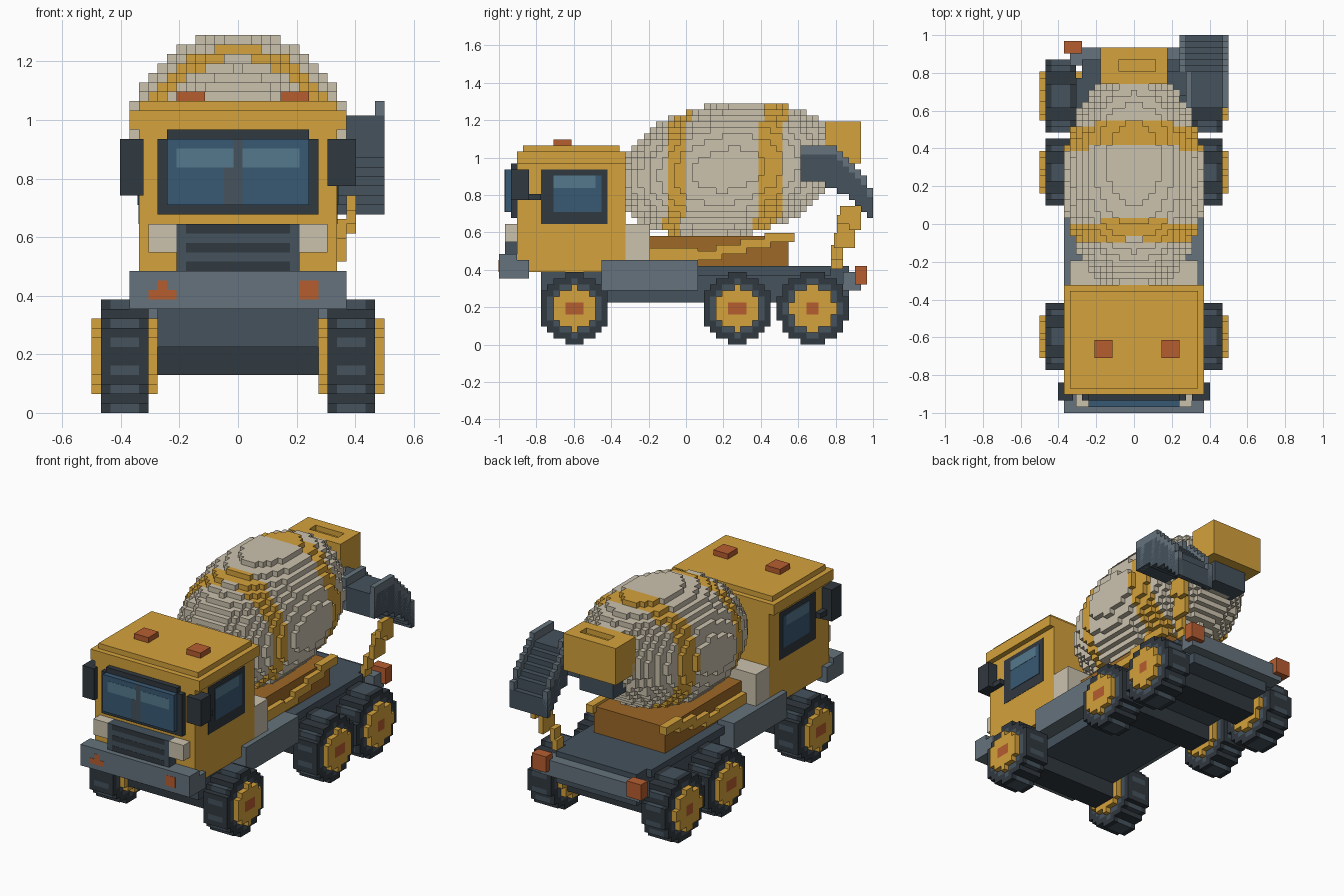
import bpy

if "Cube" in bpy.data.objects:
    bpy.data.objects.remove(bpy.data.objects["Cube"])

U = 2 / 62  # one voxel


def mat(name, rgb):
    m = bpy.data.materials.new(name)
    m.diffuse_color = (*rgb, 1)
    m.use_nodes = True
    m.node_tree.nodes["Principled BSDF"].inputs["Base Color"].default_value = m.diffuse_color
    return m


YEL = mat("yellow", (0.66, 0.36, 0.045))
CREAM = mat("cream", (0.60, 0.54, 0.42))
GREY = mat("steel", (0.13, 0.17, 0.20))
DARK = mat("dark_steel", (0.06, 0.085, 0.11))
BLACK = mat("black", (0.03, 0.04, 0.05))
GLASS = mat("glass", (0.04, 0.10, 0.17))
SHINE = mat("glass_light", (0.09, 0.19, 0.27))
RED = mat("orange_red", (0.47, 0.11, 0.03))
BROWN = mat("brown", (0.34, 0.14, 0.02))

SIDES = {
    (1, 0, 0): [(1, 0, 0), (1, 1, 0), (1, 1, 1), (1, 0, 1)],
    (-1, 0, 0): [(0, 0, 0), (0, 0, 1), (0, 1, 1), (0, 1, 0)],
    (0, 1, 0): [(0, 1, 0), (0, 1, 1), (1, 1, 1), (1, 1, 0)],
    (0, -1, 0): [(0, 0, 0), (1, 0, 0), (1, 0, 1), (0, 0, 1)],
    (0, 0, 1): [(0, 0, 1), (1, 0, 1), (1, 1, 1), (0, 1, 1)],
    (0, 0, -1): [(0, 0, 0), (0, 1, 0), (1, 1, 0), (1, 0, 0)],
}


def make(name, verts, faces, mats, idx=None):
    me = bpy.data.meshes.new(name)
    me.from_pydata([(x * U, y * U, z * U) for x, y, z in verts], [], faces)
    for m in mats:
        me.materials.append(m)
    if idx:
        me.polygons.foreach_set("material_index", idx)
    ob = bpy.data.objects.new(name, me)
    bpy.context.collection.objects.link(ob)
    return ob


def boxes(name, m, *bs, mirror=False):
    """Boxes given as x0,x1,y0,y1,z0,z1 in voxels; optionally mirrored in x."""
    bs = list(bs)
    if mirror:
        bs += [(-b[1], -b[0], *b[2:]) for b in bs]
    v, f = [], []
    for b in bs:
        for quad in SIDES.values():
            f.append(range(len(v), len(v) + 4))
            v += [(b[i], b[2 + j], b[4 + k]) for i, j, k in quad]
    return make(name, v, [tuple(q) for q in f], [m])


def voxels(name, xr, yr, zr, mats, fn):
    """Voxel solid: fn(x, y, z) at cell centres gives a material index or None."""
    cells = {}
    for i in range(*xr):
        for j in range(*yr):
            for k in range(*zr):
                c = fn(i, j + 0.5, k + 0.5)
                if c is not None:
                    cells[i, j, k] = c
    v, f, idx = {}, [], []
    for (i, j, k), c in cells.items():
        for (a, b, d), quad in SIDES.items():
            if (i + a, j + b, k + d) not in cells:
                f.append([v.setdefault((i + p - 0.5, j + q, k + r), len(v)) for p, q, r in quad])
                idx.append(c)
    return make(name, list(v), f, mats, idx)


# Wheels: tyre with banded tread, hub discs on both faces
def wheel(name, s, cy):
    def fn(x, y, z):
        a, b = abs(y - cy), abs(z - 6)
        d, ax = a * a + b * b, abs(x)
        if ax in (9, 15):
            if d < 13:
                return 3 if a < 1.4 and b < 1 and ax == 15 else 2
            return None
        if d >= 33:
            return None
        if d < 21:
            return 1
        return 1 if 11 <= ax <= 13 and int(b) % 2 else 0
    xr = (9, 16) if s > 0 else (-15, -8)
    voxels(name, xr, (int(cy - 7), int(cy + 8)), (0, 12), [BLACK, DARK, YEL, RED], fn)


for label, cy in (("front", -18.5), ("middle", 8.5), ("rear", 21)):
    wheel(label + "_wheel_right", 1, cy)
    wheel(label + "_wheel_left", -1, cy)
    boxes(label + "_axle", BLACK, (-8.5, 8.5, cy - 2.5, cy + 2.5, 4, 7))

# Chassis
boxes("frame", DARK, (-8.5, 8.5, -24, 27, 7, 13))
boxes("side_tanks", GREY, (8, 11.5, -14, 2, 9, 14), mirror=True)
boxes("side_skirts", DARK, (8, 9.5, 2, 24, 11.5, 13), mirror=True)
boxes("rear_bumper", GREY, (-10.5, 10.5, 26, 29, 9, 12))
boxes("tail_lights", RED, (8.5, 11.5, 28, 30, 10, 13), mirror=True)
boxes("front_bumper", GREY, (-11.5, 11.5, -31, -26, 11, 14), (-11.5, 11.5, -31, -28, 14, 15))
boxes("bumper_lights", RED, (-9.5, -6.5, -31.04, -30, 12, 13), (-8.5, -7.5, -31.04, -30, 13, 14),
      (6.5, 8.5, -31.04, -30, 12, 14))

# Cab
boxes("cab", YEL, (-10.5, 10.5, -28, -10, 12, 30), (-11.5, 11.5, -28, -10, 30, 32),
      (-10.5, 10.5, -27, -11, 32, 33))
boxes("roof_lights", RED, (-6.5, -3.5, -22, -19, 33, 34), (4.5, 7.5, -22, -19, 33, 34))
boxes("windscreen_frame", BLACK, (-8.5, 8.5, -29, -28, 21, 29), (-7.5, 7.5, -29, -28, 29, 30))
boxes("windscreen", GLASS, (-7.5, 7.5, -30, -29, 22, 29))
boxes("windscreen_shine", SHINE, (-6.5, -0.5, -30.03, -29, 26, 28), (0.5, 6.5, -30.03, -29, 26, 28))
boxes("windscreen_divider", DARK, (-1.5, 0.5, -30.05, -29, 22, 26), (-0.5, 0.5, -30.05, -29, 26, 29))
boxes("side_window_frames", BLACK, (10, 10.55, -24, -13, 20, 29), mirror=True)
boxes("side_windows", GLASS, (10, 10.65, -22, -14, 22, 28), mirror=True)
boxes("side_window_shine", SHINE, (10, 10.7, -22, -15, 26, 28), mirror=True)
boxes("grille", DARK, (-6.5, 6.5, -30, -28, 15, 20))
boxes("grille_bars", BLACK, *[(-5.5, 5.5, -30.04, -29, z, z + 1) for z in (15, 17, 19)])
boxes("headlights", CREAM, (6.5, 9.5, -30, -28, 17, 20), mirror=True)
boxes("wing_mirrors", BLACK, (9.5, 12.5, -29, -26, 24, 29), (-12.5, -10, -29, -26, 23, 29),
      (10, 11.5, -27, -24, 24, 25), (-11.5, -10, -27, -24, 24, 25))


# Drum: sheared, blunt-ended ellipsoid with two painted bands
def drum(x, y, z):
    zc = 29 + 0.11 * (y - 7)
    if ((y - 7) / 18.5) ** 2 + (x / 11.6) ** 2 + ((z - zc) / 11.2) ** 2 > 1:
        return None
    lean = y - 0.06 * (z - 29)
    return 1 if -3 < lean < 0 or 12 < lean < 16 else 0


voxels("mixer_drum", (-12, 13), (-10, 24), (15, 42), [CREAM, YEL], drum)

# Drum supports
boxes("drum_pedestal", BROWN, (-7.5, 7.5, -6, 17, 13, 18))
boxes("water_tank", CREAM, (-10.5, 10.5, -10, -6, 13, 20))
boxes("drum_rails", YEL, (7, 8.5, -6, 2, 14, 16),
      *[(7, 8.5, 1 + 4 * i, 6 + 4 * i, 14 + i, 15.5 + i) for i in range(4)], mirror=True)

# Loading hopper with a slot in its top
boxes("hopper", YEL, (-5.5, 5.5, 23, 29, 30, 36), (-5.5, -2.5, 23, 29, 36, 37),
      (3.5, 5.5, 23, 29, 36, 37), (-2.5, 3.5, 23, 25, 36, 37), (-2.5, 3.5, 27, 29, 36, 37))
boxes("hopper_neck", DARK, (-3.5, 3.5, 22, 27, 26, 30))

# Discharge chute: stepped trough curving down at the right rear
tops = [33, 33, 33, 33, 33, 33, 32, 31, 30, 29, 28, 26]
bottoms = [27, 27, 27, 27, 26, 26, 25, 25, 24, 23, 22, 21]
floor, walls = [], []
for i, (t, b) in enumerate(zip(tops, bottoms)):
    y = 19 + i
    x0 = 8.5 if i < 6 else 7.5
    floor.append((x0, 15.5, y, y + 1, b, t - 1.5))
    walls += [(x0, x0 + 1, y, y + 1, b, t), (14.5, 15.5, y, y + 1, b, t)]
boxes("chute_floor", DARK, *floor)
boxes("chute_walls", GREY, *walls)
boxes("chute_bracket", DARK, (4.5, 8.5, 21, 25, 27, 32))

# Curved chute support arm
arm = [(11.5, 25.5, 21, 23), (11.5, 25, 20, 21.5), (10.5, 25, 18, 20.5), (10.5, 24.5, 16, 18.5),
       (9.5, 24, 14, 16.5), (9, 24, 12.5, 14.5)]
boxes("chute_arm", YEL, (11.5, 12.5, 27, 29, 19, 23), (10.5, 11.5, 26, 28, 16, 19.5),
      *[(x, x + 1, y, y + 2, a, b) for x, y, a, b in arm])
